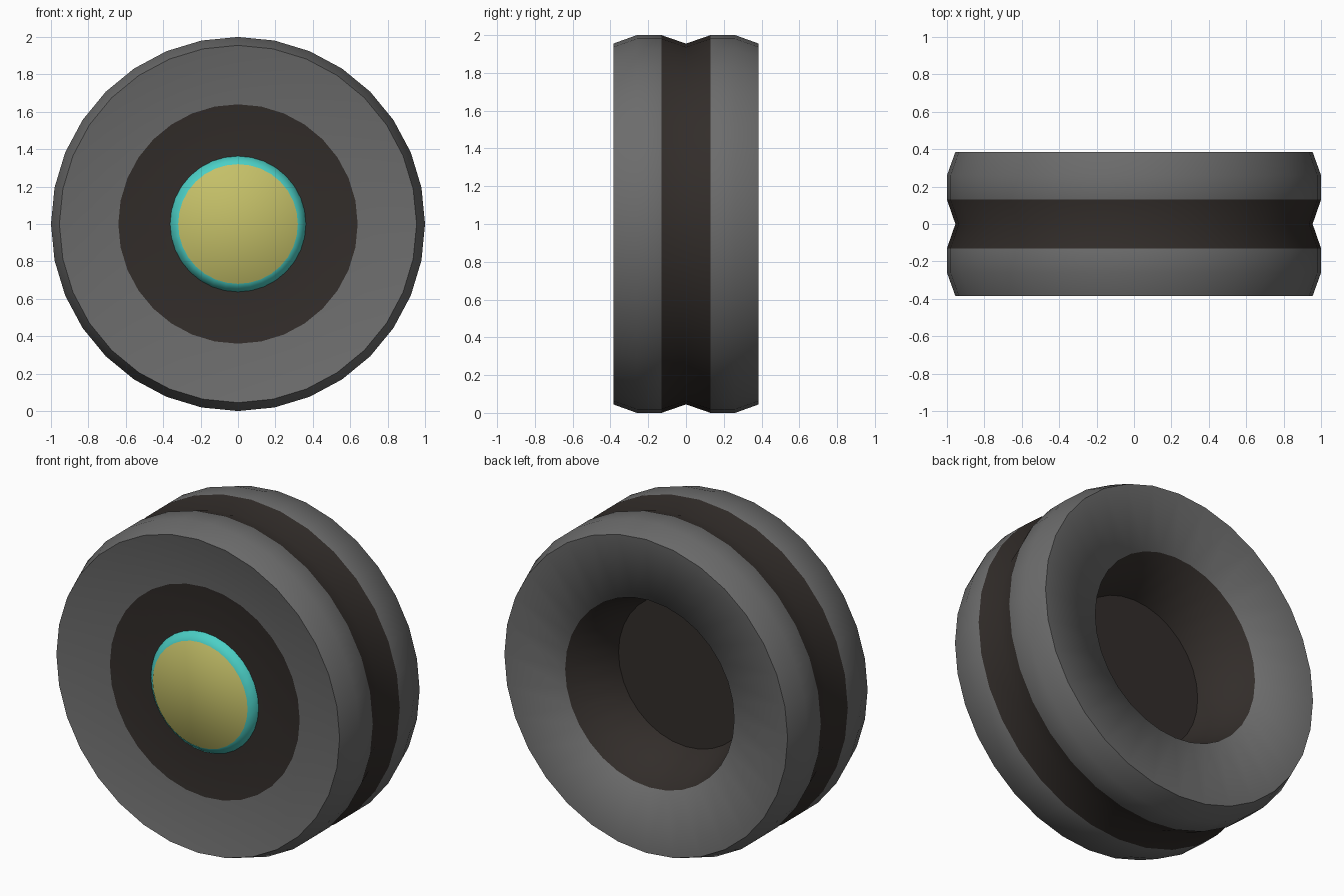
import bpy, bmesh, math

if "Cube" in bpy.data.objects:
    bpy.data.objects.remove(bpy.data.objects["Cube"])

SIDES = 32


def material(name, rgb):
    m = bpy.data.materials.new(name)
    m.diffuse_color = (*rgb, 1)
    m.use_nodes = True
    m.node_tree.nodes["Principled BSDF"].inputs["Base Color"].default_value = m.diffuse_color
    return m


rubber = material("rubber_grey", (0.15, 0.15, 0.15))
dark = material("dark_brown", (0.032, 0.026, 0.023))
teal = material("teal", (0.07, 0.62, 0.56))
yellow = material("yellow", (0.56, 0.53, 0.14))


def lathe(name, profile, mats, bands, caps, angle):
    """Revolve (radius, y) points round the y axis; bands = material per step."""
    bm = bmesh.new()
    rings = []
    for r, y in profile:
        rings.append([bm.verts.new((r * math.sin(2 * math.pi * i / SIDES), y,
                                    1 + r * math.cos(2 * math.pi * i / SIDES)))
                      for i in range(SIDES)])
    for a, b, m in zip(rings, rings[1:], bands):
        for i in range(SIDES):
            j = (i + 1) % SIDES
            bm.faces.new((a[i], a[j], b[j], b[i])).material_index = m
    for ring, m in zip((rings[0], rings[-1]), caps):
        bm.faces.new(ring).material_index = m
    bmesh.ops.recalc_face_normals(bm, faces=bm.faces)
    me = bpy.data.meshes.new(name)
    bm.to_mesh(me)
    bm.free()
    for m in mats:
        me.materials.append(m)
    ob = bpy.data.objects.new(name, me)
    bpy.context.collection.objects.link(ob)
    bpy.ops.object.select_all(action='DESELECT')
    ob.select_set(True)
    bpy.context.view_layer.objects.active = ob
    bpy.ops.object.shade_smooth_by_angle(angle=math.radians(angle))
    return ob


# Wheel: front disc, sidewall, grooved tread, rear sidewall, hollow rear rim
lathe("wheel",
      [(0.34, -0.32), (0.64, -0.32), (0.955, -0.385), (1, -0.26), (1, -0.13),
       (0.955, 0), (1, 0.13), (1, 0.26), (0.955, 0.385), (0.57, 0.35), (0.455, 0)],
      [rubber, dark], [1, 0, 0, 0, 1, 1, 0, 0, 0, 1], (1, 1), 70)

# Hub ring and flat hub cap
lathe("hub", [(0.363, -0.31), (0.363, -0.322), (0.32, -0.365)],
      [teal, yellow], [0, 0], (0, 1), 46)
